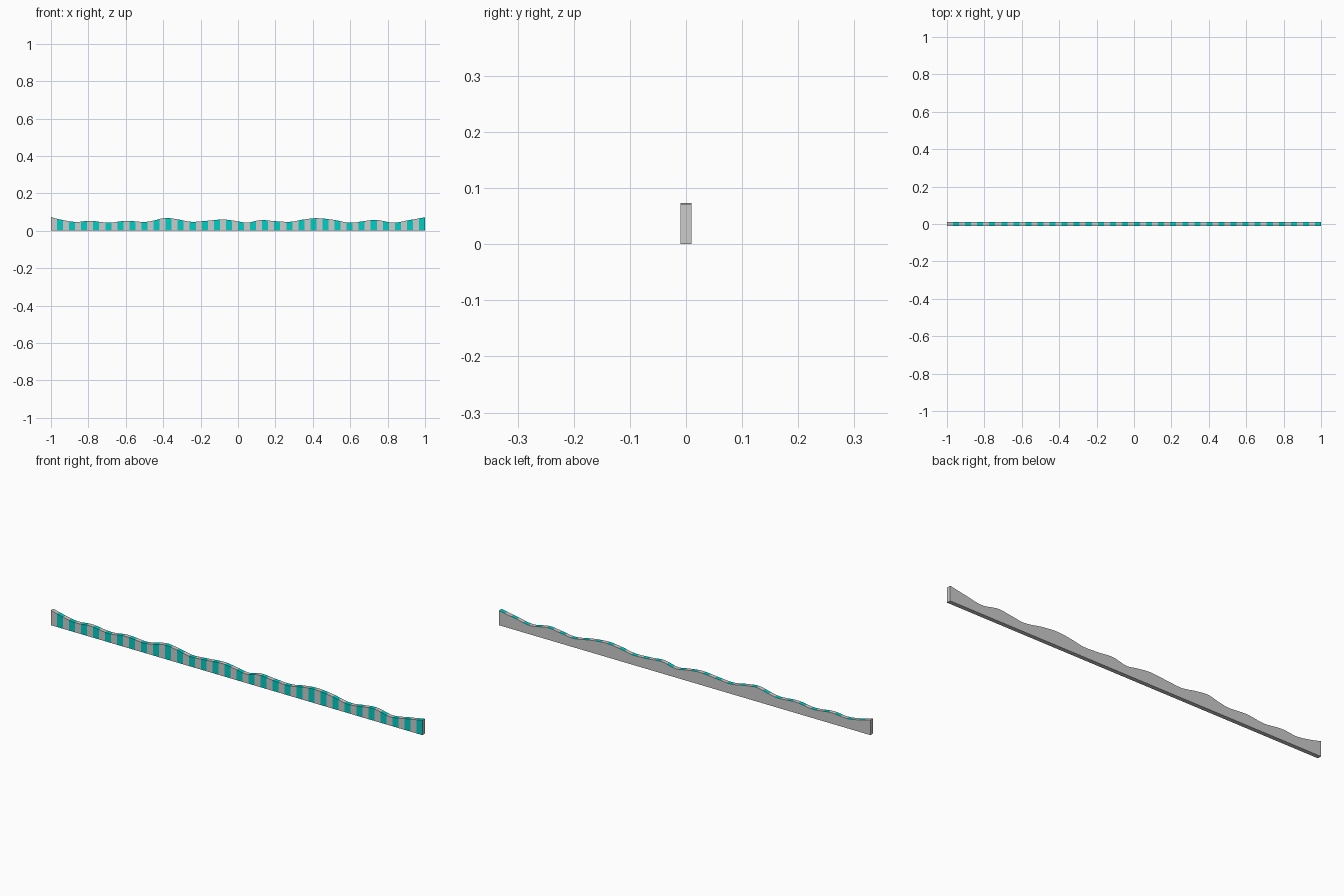
import bpy, bmesh

if "Cube" in bpy.data.objects:
    bpy.data.objects.remove(bpy.data.objects["Cube"])

LENGTH, HALF_DEPTH = 2.0, 0.01
STRIPES, SUB = 62, 4

# Crest and trough points (x, height) of the wavy top edge
PROFILE = [(-1, .073), (-.95, .06), (-.87, .047), (-.79, .053), (-.69, .043),
           (-.60, .053), (-.50, .047), (-.45, .055), (-.39, .068), (-.33, .062),
           (-.25, .048), (-.18, .052), (-.08, .060), (-.01, .052), (.05, .043),
           (.12, .057), (.20, .051), (.28, .048), (.35, .060), (.42, .067),
           (.50, .060), (.60, .043), (.67, .051), (.74, .058), (.83, .043),
           (.91, .056), (1, .072)]


def height(x):
    """Smooth cubic interpolation through the profile points."""
    n = len(PROFILE)
    i = max(k for k in range(n - 1) if PROFILE[k][0] <= x + 1e-9)

    def slope(k):
        a, b = PROFILE[max(k - 1, 0)], PROFILE[min(k + 1, n - 1)]
        return (b[1] - a[1]) / (b[0] - a[0])

    (x0, z0), (x1, z1) = PROFILE[i], PROFILE[i + 1]
    w = x1 - x0
    t = (x - x0) / w
    return ((2*t**3 - 3*t**2 + 1) * z0 + (t**3 - 2*t**2 + t) * w * slope(i)
            + (3*t**2 - 2*t**3) * z1 + (t**3 - t**2) * w * slope(i + 1))


teal = bpy.data.materials.new("teal")
teal.diffuse_color = (0.0, 0.62, 0.56, 1)
teal.use_nodes = True
teal.node_tree.nodes["Principled BSDF"].inputs["Base Color"].default_value = teal.diffuse_color

# Wavy strip: one cross-section per step, joined by four long sides
bm = bmesh.new()
steps = STRIPES * SUB
rings = []
for s in range(steps + 1):
    x = -LENGTH / 2 + LENGTH * s / steps
    z = height(x)
    rings.append([bm.verts.new(p) for p in (
        (x, -HALF_DEPTH, 0), (x, -HALF_DEPTH, z),
        (x, HALF_DEPTH, z), (x, HALF_DEPTH, 0))])

for s in range(steps):
    a, b = rings[s], rings[s + 1]
    for k in range(4):
        j = (k + 1) % 4
        face = bm.faces.new((a[k], a[j], b[j], b[k]))
        # Alternate stripes on the front (k=0) and top (k=1) only
        face.material_index = 1 if k < 2 and (s // SUB) % 2 else 0

# Plain end caps
bm.faces.new(rings[0])
bm.faces.new(rings[-1])
bmesh.ops.recalc_face_normals(bm, faces=bm.faces)

mesh = bpy.data.meshes.new("wavy_strip")
bm.to_mesh(mesh)
bm.free()
mesh.materials.append(None)
mesh.materials.append(teal)
strip = bpy.data.objects.new("wavy_strip", mesh)
bpy.context.collection.objects.link(strip)
bpy.context.view_layer.objects.active = strip
strip.select_set(True)
bpy.ops.object.shade_smooth_by_angle()
